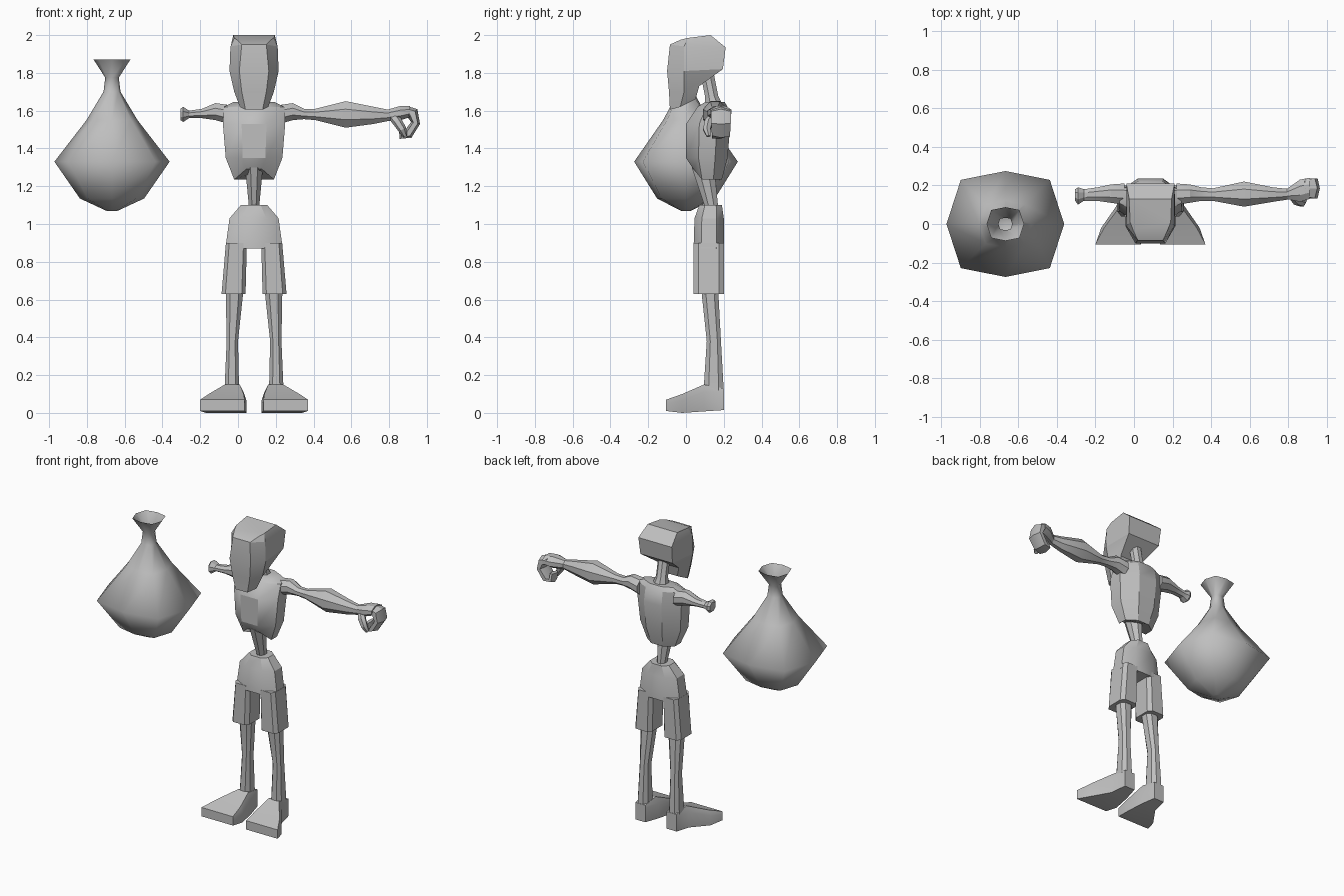
import bpy, bmesh, math
from mathutils import Vector

cube = bpy.data.objects.get("Cube")
if cube:
    bpy.data.objects.remove(cube, do_unlink=True)

CX = 0.085  # centre line of the figure

grey = bpy.data.materials.new("plain grey")
grey.use_nodes = True
grey.diffuse_color = (0.52, 0.52, 0.52, 1)
grey.node_tree.nodes["Principled BSDF"].inputs["Base Color"].default_value = (0.52, 0.52, 0.52, 1)


def loft(name, rings, angle=30, cap_end=True):
    """Skin a list of point rings into one object."""
    bm = bmesh.new()
    loops = [[bm.verts.new(p) for p in r] for r in rings]
    n = len(loops[0])
    for a, b in zip(loops, loops[1:]):
        for i in range(n):
            j = (i + 1) % n
            bm.faces.new((a[i], a[j], b[j], b[i]))
    bm.faces.new(loops[0])
    if cap_end:
        bm.faces.new(loops[-1])
    bmesh.ops.recalc_face_normals(bm, faces=bm.faces)
    me = bpy.data.meshes.new(name)
    bm.to_mesh(me)
    bm.free()
    me.materials.append(grey)
    ob = bpy.data.objects.new(name, me)
    bpy.context.collection.objects.link(ob)
    bpy.ops.object.select_all(action='DESELECT')
    ob.select_set(True)
    bpy.context.view_layer.objects.active = ob
    bpy.ops.object.shade_smooth_by_angle(angle=math.radians(angle))
    return ob


def cut(a0, a1, b0, b1, c=0.3):
    """Rectangle with cut corners, as 2D points."""
    da, db = (a1 - a0) * c, (b1 - b0) * c
    return [(a0 + da, b0), (a1 - da, b0), (a1, b0 + db), (a1, b1 - db),
            (a1 - da, b1), (a0 + da, b1), (a0, b1 - db), (a0, b0 + db)]


def upright(rows, side=1, c=0.3):
    """Rings stacked in z; rows are z, x0, x1, y0, y1 from the centre line."""
    return [[(CX + side * x, y, z) for x, y in cut(x0, x1, y0, y1, c)]
            for z, x0, x1, y0, y1 in rows]


def sideways(rows, c=0.3):
    """Rings stacked in x; rows are x, y0, y1, z0, z1."""
    return [[(x, y, z) for y, z in cut(y0, y1, z0, z1, c)] for x, y0, y1, z0, z1 in rows]


def tube(name, path, radii, depth):
    """Six-sided tube along a path, deeper along y than across."""
    pts = [Vector(p) for p in path]
    rings = []
    for i, p in enumerate(pts):
        t = pts[min(i + 1, len(pts) - 1)] - pts[max(i - 1, 0)]
        u = t.cross(Vector((0, 1, 0))).normalized()
        v = u.cross(t).normalized()
        rings.append([p + u * radii[i] * math.cos(k * math.pi / 3)
                      + v * depth[i] * math.sin(k * math.pi / 3) for k in range(6)])
    return loft(name, rings)


# Sack: squarish octagon rings with an open flared mouth
sack = []
for z, r in [(1.07, .03), (1.135, .17), (1.33, .305), (1.55, .135),
             (1.70, .045), (1.775, .036), (1.87, .097)]:
    ring = []
    for k in range(8):
        a = k * math.pi / 4
        s = r * (1.07 if k % 2 else 1)
        ring.append((-0.667 + s * math.cos(a), s * 0.9 * math.sin(a) * (1.1 if k % 2 else 1), z))
    sack.append(ring)
loft("sack", sack, angle=80, cap_end=False)

# Head: rings of front, middle and back points, mirrored across the centre
head_rows = [
    [(.045, -.085, 1.605), (.075, -.03, 1.62), (.055, .05, 1.66)],
    [(.065, -.09, 1.70), (.105, -.01, 1.70), (.08, .07, 1.73)],
    [(.078, -.10, 1.81), (.13, -.01, 1.81), (.12, .195, 1.82)],
    [(.065, -.085, 1.95), (.125, -.01, 1.94), (.125, .21, 1.935)],
    [(.09, -.03, 1.975), (.105, .01, 1.985), (.11, .13, 2.0)],
]
loft("head", [[(CX + x, y, z) for x, y, z in r] + [(CX - x, y, z) for x, y, z in reversed(r)]
              for r in head_rows], angle=18)

# Neck and torso, with the lower front edge of the ribs raised
loft("neck", upright([(1.60, -.06, .06, .10, .21), (1.68, -.035, .035, .10, .17),
                      (1.83, -.035, .035, .07, .14)]))
torso = upright([(1.235, -.105, .105, .04, .19), (1.35, -.15, .15, .0, .22),
                 (1.53, -.165, .165, .0, .235), (1.62, -.16, .16, .06, .22),
                 (1.645, -.11, .11, .10, .205)])
torso[0] = [(x, y, 1.29 if y < .05 else z) for x, y, z in torso[0]]
loft("torso", torso)
loft("waist", upright([(1.09, -.027, .027, .10, .17), (1.30, -.047, .047, .03, .15)]))

# Arms: a short stump on the right, a full arm on the left
loft("right_arm_stump", sideways([
    (-.05, .10, .21, 1.53, 1.63), (-.12, .11, .205, 1.55, 1.64), (-.19, .12, .19, 1.56, 1.61),
    (-.26, .12, .18, 1.56, 1.60), (-.29, .10, .19, 1.54, 1.62), (-.305, .12, .18, 1.55, 1.61)]))
loft("left_arm", sideways([
    (.22, .10, .21, 1.53, 1.63), (.29, .11, .205, 1.55, 1.64), (.35, .12, .19, 1.555, 1.61),
    (.41, .12, .185, 1.55, 1.61), (.57, .09, .22, 1.51, 1.65), (.72, .115, .19, 1.53, 1.62),
    (.82, .13, .18, 1.55, 1.60)]))

# Closed hand: palm, curled fingers and thumb around an open grip
loft("palm", sideways([(.79, .13, .18, 1.545, 1.605), (.86, .115, .23, 1.55, 1.625),
                       (.91, .13, .24, 1.565, 1.625)]))
tube("curled_fingers",
     [(.88, .185, 1.60), (.925, .185, 1.585), (.94, .185, 1.535), (.90, .185, 1.475),
      (.87, .18, 1.465), (.865, .175, 1.51)],
     [.028, .034, .024, .026, .02, .014], [.05, .06, .06, .055, .05, .04])
tube("thumb", [(.82, .15, 1.57), (.845, .12, 1.54), (.87, .11, 1.50), (.885, .12, 1.465)],
     [.025, .026, .022, .012], [.022, .025, .022, .012])

# Shorts: hips with two separate trouser legs
loft("shorts_hips", upright([(.87, -.152, .152, .04, .2), (1.03, -.13, .13, .045, .2),
                             (1.10, -.07, .07, .07, .19)], c=.25))

for side, label in ((1, "left"), (-1, "right")):
    loft(label + "_shorts_leg", upright([(.63, .045, .172, .04, .2), (.90, .038, .149, .04, .2)],
                                        side, c=.16))
    loft(label + "_leg", upright([(.02, .075, .16, .10, .2), (.15, .08, .155, .095, .198),
                                  (.38, .085, .145, .11, .185), (.66, .055, .15, .08, .17)],
                                 side, c=.25))
    # Foot: wedge that flares outward and flattens towards the toes
    foot = []
    for y, x0, x1, z0, z1, slope in [(.2, .08, .155, .015, .13, .0), (.095, .055, .175, .008, .15, .02),
                                     (-.02, .04, .255, .0, .10, .015), (-.105, .05, .285, .01, .07, .0)]:
        foot.append([(CX + side * x, y, z) for x, z in
                     ((x0, z0), (x1, z0), (x1, z1 - slope - .02), (x1 - slope, z1),
                      (x0 + slope, z1), (x0, z1 - slope - .02))])
    loft(label + "_foot", foot)
